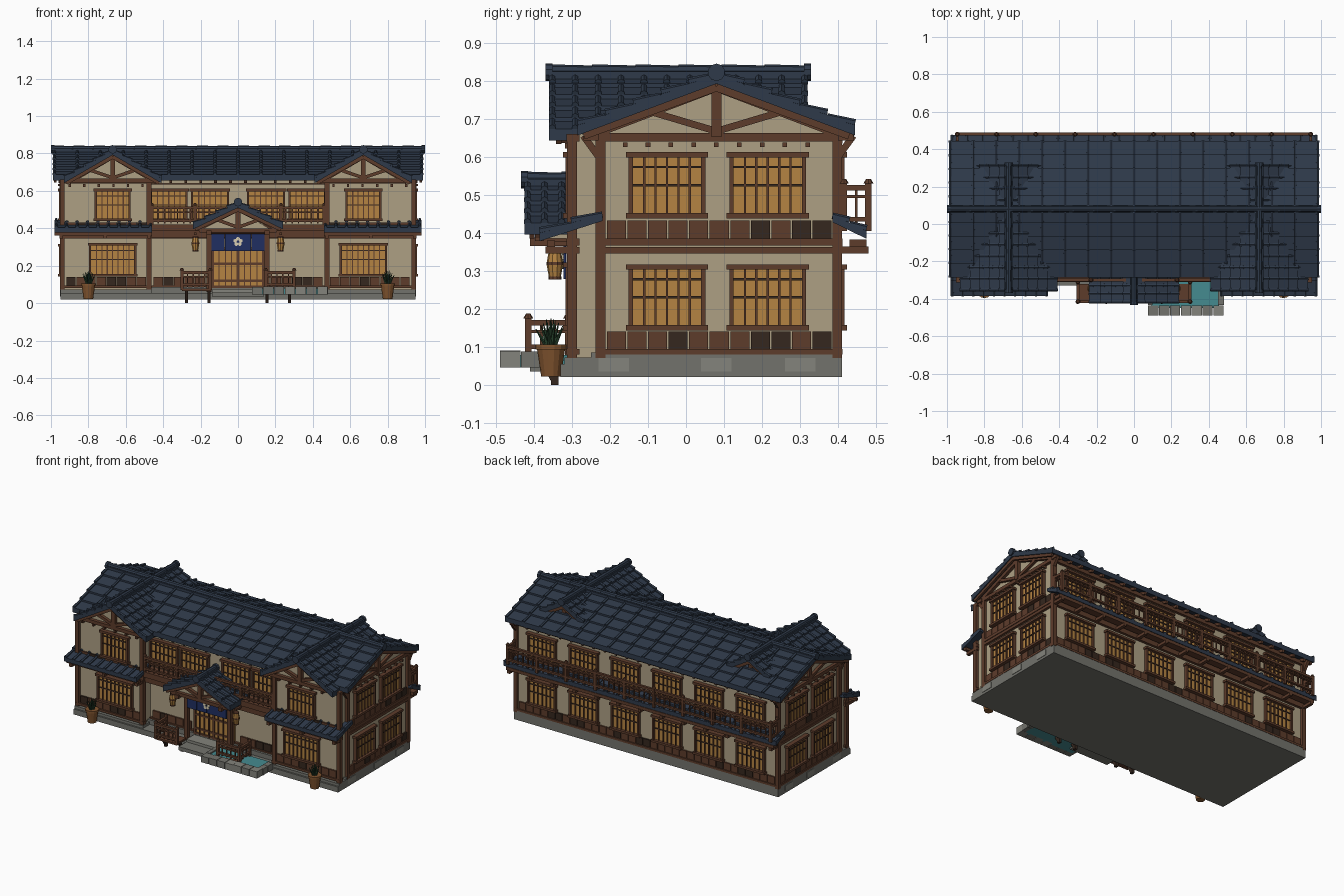
import bpy, bmesh, math, random
from mathutils import Matrix, Vector

if "Cube" in bpy.data.objects:
    bpy.data.objects.remove(bpy.data.objects["Cube"])

random.seed(4)
COL = dict(wood=(.11, .045, .024), dark=(.035, .02, .013), plaster=(.42, .35, .23), tile=(.028, .042, .068),
           paper=(.46, .23, .055), stone=(.17, .17, .15), pale=(.23, .23, .20), blue=(.014, .028, .12),
           water=(.06, .26, .28), clay=(.22, .09, .028), leaf=(.02, .055, .025), cream=(.7, .62, .45))
MATS = {}
for k, c in COL.items():
    MATS[k] = bpy.data.materials.new(k)
    MATS[k].diffuse_color = (*c, 1)
PARTS = {}
I = Matrix.Identity(4)


def part(name, mat):
    return PARTS.setdefault((name, mat), bmesh.new())


def box(name, mat, x0, x1, y0, y1, z0, z1, M=I):
    c = Matrix.Translation(((x0 + x1) / 2, (y0 + y1) / 2, (z0 + z1) / 2))
    s = Matrix.Diagonal((abs(x1 - x0), abs(y1 - y0), abs(z1 - z0), 1))
    bmesh.ops.create_cube(part(name, mat), size=1, matrix=M @ c @ s)


def frame_at(p, q):
    d = (q - p).normalized()
    side = d.cross(Vector((0, 0, 1)))
    side = side.normalized() if side.length > .01 else Vector((1, 0, 0))
    R = Matrix((side, side.cross(d), d)).transposed().to_4x4()
    return Matrix.Translation((p + q) / 2) @ R


def beam(name, mat, p, q, w, h, M=I):
    p, q = Vector(p), Vector(q)
    bmesh.ops.create_cube(part(name, mat), size=1, matrix=M @ frame_at(p, q) @ Matrix.Diagonal((w, h, (q - p).length, 1)))


def cyl(name, mat, p, q, r1, r2=None, n=8, M=I):
    p, q = Vector(p), Vector(q)
    bmesh.ops.create_cone(part(name, mat), cap_ends=True, segments=n, radius1=r1, radius2=r1 if r2 is None else r2,
                          depth=(q - p).length, matrix=M @ frame_at(p, q))


def prism(name, mat, pts, x0, x1, M=I):
    bm = part(name, mat)
    a, b = [[bm.verts.new(M @ Vector((x, y, z))) for y, z in pts] for x in (x0, x1)]
    bm.faces.new(a)
    bm.faces.new(b[::-1])
    for i in range(len(pts)):
        j = (i + 1) % len(pts)
        bm.faces.new((a[j], a[i], b[i], b[j]))


def slope(name, x0, x1, d0, z0, d1, z1, n, step, t=.02, M=I):
    """Overlapping tile courses with round ribs, falling from d0 to d1."""
    nr = max(2, round((x1 - x0) / step))
    for i in range(n):
        a, b = d0 + (d1 - d0) * i / n, d0 + (d1 - d0) * (i + 1) / n
        za, zb = z0 + (z1 - z0) * i / n, z0 + (z1 - z0) * (i + 1) / n
        prism(name + "_courses", "tile", [(a, za), (b, zb + .011), (b, zb - t), (a, za - t)], x0, x1, M)
        for k in range(nr + 1):
            x = x0 + .008 + (x1 - x0 - .016) * k / nr
            cyl(name + "_ribs", "tile", (x, a, za + .003), (x, b, zb + .013), .008, .01, 6, M)


def roof(name, x0, x1, hw, za, ze, n, step, M=I):
    for s in (-1, 1):
        slope(name, x0, x1, 0, za, s * hw, ze, n, step, M=M)
    box(name + "_ridge", "tile", x0, x1, -.022, .022, za - .01, za + .012, M)
    k = max(2, round((x1 - x0) / .11))
    for i in range(k):
        a, b = x0 + (x1 - x0) * i / k, x0 + (x1 - x0) * (i + 1) / k
        cyl(name + "_ridge", "tile", (a, 0, za + .014), (b, 0, za + .014), .017, .014, 8, M)
    for x in (x0, x1):
        cyl(name + "_ridge_end", "tile", (x - .009, 0, za + .01), (x + .009, 0, za + .01), .023, n=10, M=M)


def gable(name, x, hw, za, ze, zt, M=I, barge=.02):
    """Timber truss on a gable end; the sign of x is the outward direction."""
    o = math.copysign(.012, x)
    zr = lambda d: za - (za - ze) * d / hw - .032
    box(name, "wood", x - .012, x + .012, -hw * .9, hw * .9, zt - .012, zt + .01, M)
    box(name, "wood", x - .012, x + .016, -.013, .013, zt, za - .02, M)
    for s in (-1, 1):
        beam(name, "wood", (x, 0, za - .03), (x, s * hw * .93, zr(hw * .93)), .024, .022, M)
        beam(name, "wood", (x, 0, zt + .015), (x, s * hw * .48, zr(hw * .48)), .02, .018, M)
        xb = x + o * barge / .012
        beam(name + "_barge", "wood", (xb, 0, za - .028), (xb, s * hw, ze - .024), .014, .024, M)


def wall(x, y, deg):
    return Matrix.Translation((x, y, 0)) @ Matrix.Rotation(math.radians(deg), 4, 'Z')


def window(M, z0, z1, w=.18):
    h = w / 2
    box("window_paper", "paper", -h, h, -.008, .005, z0, z1, M)
    for s in (-1, 1):
        box("window_frame", "wood", s * h, s * (h + .011), -.022, 0, z0, z1, M)
    for z in (z0, z1):
        box("window_sill", "wood", -h - .018, h + .018, -.028, 0, z - .007, z + .007, M)
    n = round(w / .03)
    for i in range(1, n):
        x = -h + w * i / n
        box("window_lattice", "wood", x - .003, x + .003, -.015, 0, z0, z1, M)
    for f in (.5, .8):
        z = z0 + (z1 - z0) * f
        box("window_lattice", "dark", -h, h, -.013, 0, z - .003, z + .003, M)


def wainscot(M, a, b, z0, z1):
    n = max(1, round((b - a) / .052))
    w = (b - a) / n
    for i in range(n):
        box("wainscot", random.choice(("wood", "wood", "dark")), a + i * w + .002, a + (i + 1) * w - .002, -.01, 0, z0, z1, M)


def railing(p, q, z0, z1, gap=.034, posts=5):
    p, q = Vector((*p, 0)), Vector((*q, 0))
    up = lambda v, z: (v.x, v.y, z)
    for z, h in ((z0 + .015, .012), (z1 - .035, .008), (z1 - .012, .015)):
        beam("railing_rails", "wood", up(p, z), up(q, z), .016, h)
    n = round((q - p).length / gap)
    for i in range(1, n):
        v = p.lerp(q, i / n)
        beam("railing_balusters", "wood", up(v, z0), up(v, z1 - .012), .007, .007)
    for i in range(posts):
        v = p.lerp(q, i / (posts - 1))
        beam("railing_posts", "wood", up(v, z0 - .015), up(v, z1), .017, .017)
        cyl("railing_caps", "wood", up(v, z1), up(v, z1 + .012), .013, .006)


# foundation
box("foundation", "stone", -.95, .95, -.25, .41, .02, .085)
box("front_footing", "stone", -.95, .95, -.33, -.25, .02, .055)
for s in (-1, 1):
    box("wing_footing", "stone", s * .46, s * .95, -.32, -.25, .05, .072)
    for y in (-.19, .08, .3):
        box("foundation_block", "pale", s * .945, s * .953, y - .04, y + .04, .035, .07)
# walls and attic
box("main_walls", "plaster", -.935, .935, -.22, .395, .08, .66)
prism("main_attic", "plaster", [(-.25, .64), (.41, .64), (.41, .66), (.08, .785), (-.25, .66)], -.935, .935)
for s in (-1, 1):
    box("wing_walls", "plaster", s * .475, s * .935, -.295, -.2, .07, .66)
    prism("wing_attic", "plaster", [(-.23, .64), (.23, .64), (.23, .65), (0, .78), (-.23, .65)], -.305, .275, wall(s * .67, 0, 90))
# timber posts and beams
for s in (-1, 1):
    for x, y in ((.94, -.3), (.475, -.3), (.94, -.225), (.94, .398)):
        box("corner_post", "wood", s * x - .013, s * x + .013, y - .013, y + .013, .07, .65)
    for z0, z1 in ((.08, .094), (.345, .362), (.366, .385), (.64, .66)):
        box("side_beam", "wood", s * .925, s * .952, -.235, .41, z0, z1)
        box("wing_beam", "wood", s * .46, s * .952, -.314, -.28, z0, z1)
    for y in (-.27, .44):
        a = -.23 if y < 0 else .4
        beam("eave_bracket", "wood", (s * .945, a, .6), (s * .945, y, .655), .018, .018)
        beam("eave_bracket", "wood", (s * .95, a, .652), (s * .95, y, .652), .02, .02)
    for i in range(9):
        y = -.16 + i * .06
        box("joist_end", "wood", s * .93, s * .962, y - .006, y + .006, .625, .638)
    for i in range(6):
        x = s * (.51 + i * .078)
        box("joist_end", "wood", x - .006, x + .006, -.318, -.29, .622, .636)
for z0, z1 in ((.08, .094), (.345, .385), (.635, .66)):
    box("back_beam", "wood", -.95, .95, .39, .412, z0, z1)
    box("front_beam", "wood", -.47, .47, -.236, -.21, z0, z1)
# windows and wainscot
for s in (-1, 1):
    side = wall(s * .935, 0, 90 * s)
    for z0, z1 in ((.15, .31), (.445, .605)):
        for y in (-.05, .215):
            window(wall(s * .935, y, 90 * s), z0, z1)
        for x in (.15, .45, .75):
            window(wall(s * x, .395, 180), z0, z1)
    window(wall(s * .67, -.295, 0), .15, .315, .23)
    window(wall(s * .67, -.295, 0), .445, .605, .17)
    for x in (.15, .37):
        window(wall(s * x, -.22, 0), .445, .605)
    for z0, z1 in ((.094, .14), (.385, .432)):
        a, b = (-.21, .385) if s > 0 else (-.385, .21)
        wainscot(side, a, b, z0, z1)
        wainscot(wall(s * .705, -.295, 0), -.215, .215, z0, z1)
    wainscot(wall(s * .315, -.22, 0), -.14, .14, .094, .14)
wainscot(wall(0, .395, 180), -.92, .92, .094, .14)
wainscot(wall(0, .395, 180), -.92, .92, .385, .432)
# main roof and gables
ridge = Matrix.Translation((0, .08, 0))
roof("main_roof", -.99, .99, .365, .812, .676, 5, .125, ridge)
for s in (-1, 1):
    gable("main_gable", s * .942, .35, .812, .681, .652, ridge, .035)
    M = wall(s * .67, 0, 90)
    roof("wing_roof", -.36, .32, .26, .812, .662, 5, .06, M)
    gable("wing_gable", -.315, .25, .812, .668, .655, M)
    gable("wing_rear_gable", .282, .18, .812, .708, .7, M)
for i in range(24):
    x = -.92 + i * .08
    beam("rafter_tail", "wood", (x, .39, .668), (x, .44, .65), .014, .016)
    if abs(x) < .42:
        beam("rafter_tail", "wood", (x, -.21, .672), (x, -.272, .65), .014, .016)
# lower pent roofs
for s in (-1, 1):
    a, b = sorted((s * .46, s * .98))
    slope("pent_roof", a, b, -.22, .445, -.385, .392, 2, .06, .014)
    box("pent_beam", "wood", a, b, -.365, -.345, .362, .38)
    for x in (.475, .71, .945):
        box("pent_bracket", "wood", s * x - .01, s * x + .01, -.37, -.29, .345, .364)
slope("rear_pent_roof", -.98, .98, .385, .442, .475, .398, 2, .08, .014)
box("rear_pent_beam", "wood", -.96, .96, .43, .475, .362, .382)
for i in range(13):
    x = -.94 + i * 1.88 / 12
    box("rear_pent_bracket", "wood", x - .01, x + .01, .39, .48, .345, .364)
# balconies
box("balcony_floor", "wood", -.47, .47, -.31, -.21, .385, .42)
box("balcony_fascia", "wood", -.47, .47, -.3, -.28, .35, .385)
railing((-.46, -.3), (.46, -.3), .425, .522)
railing((-.945, .48), (.945, .48), .42, .53, .036, 10)
for s in (-1, 1):
    railing((s * .945, .415), (s * .945, .48), .42, .53, .034, 2)
# entrance porch
M = wall(0, 0, 90)
roof("porch_roof", -.425, -.23, .24, .53, .415, 4, .048, M)
prism("porch_gable_wall", "plaster", [(-.19, .385), (.19, .385), (.19, .4), (0, .5)], -.375, -.23, M)
gable("porch_gable", -.385, .23, .53, .42, .39, M)
for s in (-1, 1):
    box("porch_post", "wood", s * .155 - .013, s * .155 + .013, -.315, -.289, .06, .385)
    box("porch_beam", "wood", s * .155 - .013, s * .155 + .013, -.41, -.22, .365, .388)
    # lanterns
    x = s * .228
    box("lantern_hook", "wood", x - .006, x + .006, -.351, -.3, .365, .378)
    cyl("lantern", "paper", (x, -.345, .285), (x, -.345, .318), .016, .022, 10)
    cyl("lantern", "paper", (x, -.345, .318), (x, -.345, .352), .022, .016, 10)
    for z in (.28, .318, .352):
        cyl("lantern_ring", "wood", (x, -.345, z - .003), (x, -.345, z + .005), .0225 if z == .318 else .017, n=10)
    # porch fences
    railing((s * .148, -.415), (s * .3, -.415), .085, .175, .03, 2)
    railing((s * .3, -.415), (s * .3, -.31), .085, .175, .03, 2)
    box("fence_deck", "wood", s * .148, s * .3, -.42, -.32, .066, .078)
    for x in (.155, .275):
        beam("fence_leg", "dark", (s * x, -.38, .07), (s * x, -.345, .008), .016, .016)
        box("fence_foot", "dark", s * x - .008, s * x + .008, -.355, -.335, 0, .03)
# door and hanging curtain
box("door_paper", "paper", -.135, .135, -.245, -.215, .085, .3)
for i in range(9):
    x = -.135 + i * .27 / 8
    w = .007 if i % 4 == 0 else .003
    box("door_lattice", "wood", x - w, x + w, -.253, -.24, .08, .345)
for z in (.088, .12, .21, .285):
    box("door_rails", "wood", -.14, .14, -.251, -.24, z - .006, z + .006)
cyl("curtain_rod", "wood", (-.16, -.318, .376), (.16, -.318, .376), .007)
for i in range(4):
    x = -.142 + i * .071
    box("curtain", "blue", x + .001, x + .07, -.322, -.316, .278, .375)
for i in range(5):
    a = math.radians(90 + 72 * i)
    x, z = .016 * math.cos(a), .328 + .016 * math.sin(a)
    cyl("curtain_flower", "cream", (x, -.326, z), (x, -.321, z), .01, n=10)
# steps and pond
box("step", "stone", -.14, .14, -.41, -.25, .035, .058)
box("upper_step", "pale", -.14, .14, -.33, -.22, .05, .075)
box("pond_water", "water", .09, .455, -.45, -.31, .045, .078)
for i in range(7):
    x = .075 + i * .058
    box("pond_stone", random.choice(("stone", "pale")), x + .001, x + .056, -.489, -.435, .045, .085 + random.random() * .005)
for i in range(2):
    box("pond_stone", "stone", .448, .482, -.434 + i * .053, -.383 + i * .053, .045, .087)
    box("pond_stone", "stone", .075, .1, -.434 + i * .053, -.383 + i * .053, .045, .087)
# potted plants
for s in (-1, 1):
    x, y = s * .8, -.355
    cyl("pot", "clay", (x, y, .022), (x, y, .095), .026, .037, 14)
    cyl("pot_rim", "clay", (x, y, .093), (x, y, .106), .041, n=14)
    for i in range(16):
        a, r = i * 2.4, .008 + .035 * i / 16
        tip = (x + r * math.cos(a), y + r * math.sin(a), .175 - .03 * i / 16)
        cyl("plant_leaves", "leaf", (x + r * .25 * math.cos(a), y + r * .25 * math.sin(a), .1), tip, .007, .001, 4)

# turn every part into an object
for (name, mat), bm in PARTS.items():
    bmesh.ops.recalc_face_normals(bm, faces=bm.faces)
    me = bpy.data.meshes.new(name)
    bm.to_mesh(me)
    bm.free()
    me.materials.append(MATS[mat])
    bpy.context.collection.objects.link(bpy.data.objects.new(name, me))

for m in bpy.data.materials:
    if m.users and not m.is_grease_pencil:
        m.use_nodes = True
        m.node_tree.nodes["Principled BSDF"].inputs["Base Color"].default_value = m.diffuse_color
